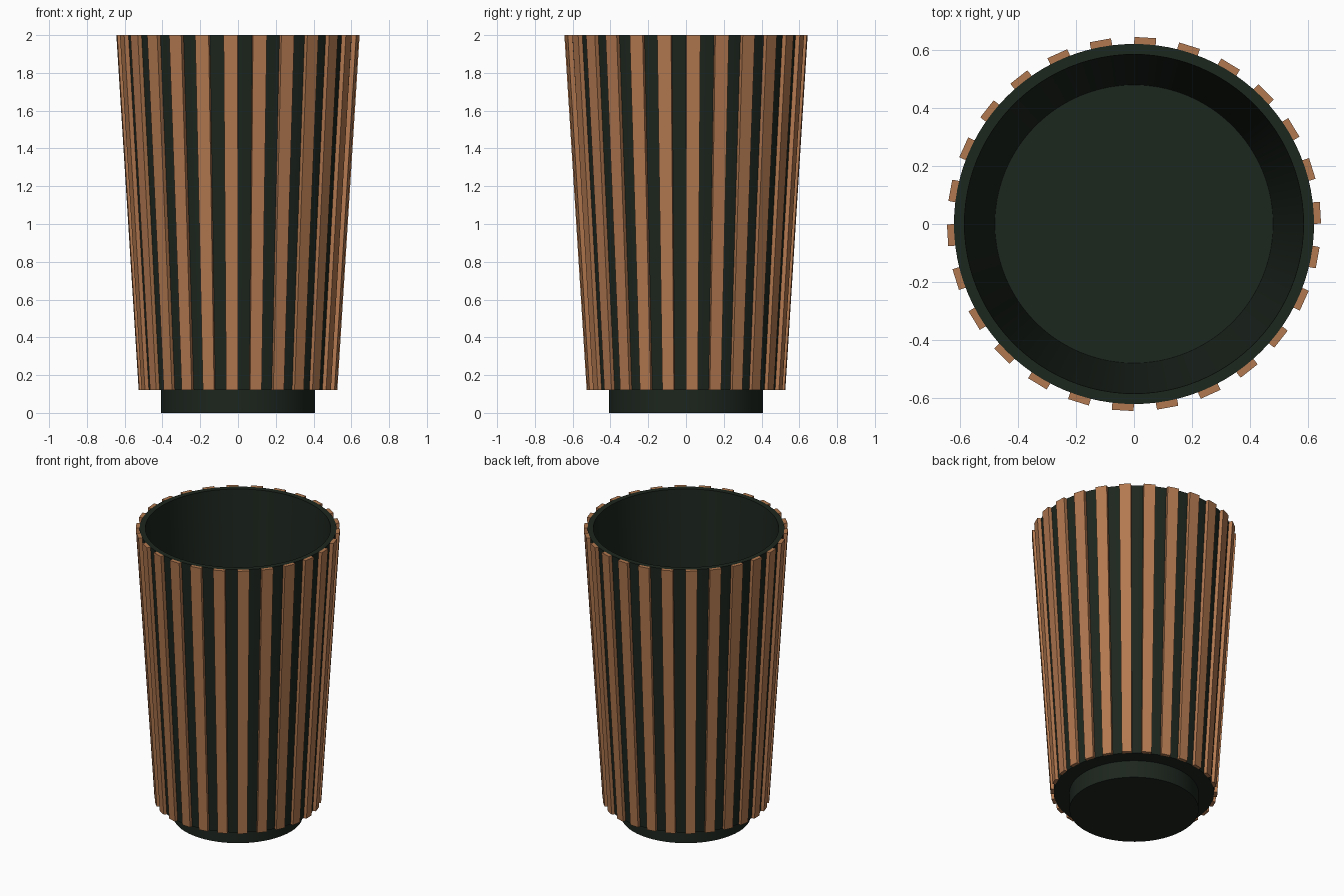
import bpy, bmesh
from math import cos, sin, pi

if "Cube" in bpy.data.objects:
    bpy.data.objects.remove(bpy.data.objects["Cube"])

def material(name, rgb):
    m = bpy.data.materials.new(name)
    m.diffuse_color = (*rgb, 1)
    m.use_nodes = True
    m.node_tree.nodes["Principled BSDF"].inputs["Base Color"].default_value = m.diffuse_color
    return m

green = material("dark_green", (0.012, 0.019, 0.013))
copper = material("copper_wood", (0.45, 0.19, 0.08))

def finish(name, bm, mat, smooth):
    bmesh.ops.recalc_face_normals(bm, faces=bm.faces)
    me = bpy.data.meshes.new(name)
    bm.to_mesh(me)
    bm.free()
    me.materials.append(mat)
    ob = bpy.data.objects.new(name, me)
    bpy.context.collection.objects.link(ob)
    if smooth:
        bpy.ops.object.select_all(action='DESELECT')
        ob.select_set(True)
        bpy.context.view_layer.objects.active = ob
        bpy.ops.object.shade_smooth_by_angle(angle=pi / 6)

def lathe(name, profile, mat, n=96):
    # Revolved rings, capped at both ends of the profile
    bm = bmesh.new()
    rings = [[bm.verts.new((r * cos(2 * pi * i / n), r * sin(2 * pi * i / n), z))
              for i in range(n)] for r, z in profile]
    for a, b in zip(rings, rings[1:]):
        for i in range(n):
            j = (i + 1) % n
            bm.faces.new((a[i], a[j], b[j], b[i]))
    bm.faces.new(rings[0])
    bm.faces.new(rings[-1])
    finish(name, bm, mat, True)

# Tapered hollow cup and recessed foot
lathe("planter_body", [(0.505, 0.12), (0.62, 2.0), (0.584, 2.0), (0.479, 0.2)], green)
lathe("foot", [(0.407, 0.0), (0.407, 0.125)], green)

# Ring of 26 tapered flat slats
SLATS = 26
bm = bmesh.new()
for k in range(SLATS):
    a = 2 * pi * (k + 0.25) / SLATS
    v = []
    for z, inner, outer, half in ((0.12, 0.503, 0.525, 0.031), (2.0, 0.619, 0.643, 0.0373)):
        for d, t in ((inner, -half), (outer, -half), (outer, half), (inner, half)):
            v.append(bm.verts.new((d * cos(a) - t * sin(a), d * sin(a) + t * cos(a), z)))
    bm.faces.new(v[:4])
    bm.faces.new(v[4:])
    for i in range(4):
        j = (i + 1) % 4
        bm.faces.new((v[i], v[j], v[j + 4], v[i + 4]))
finish("slats", bm, copper, False)
